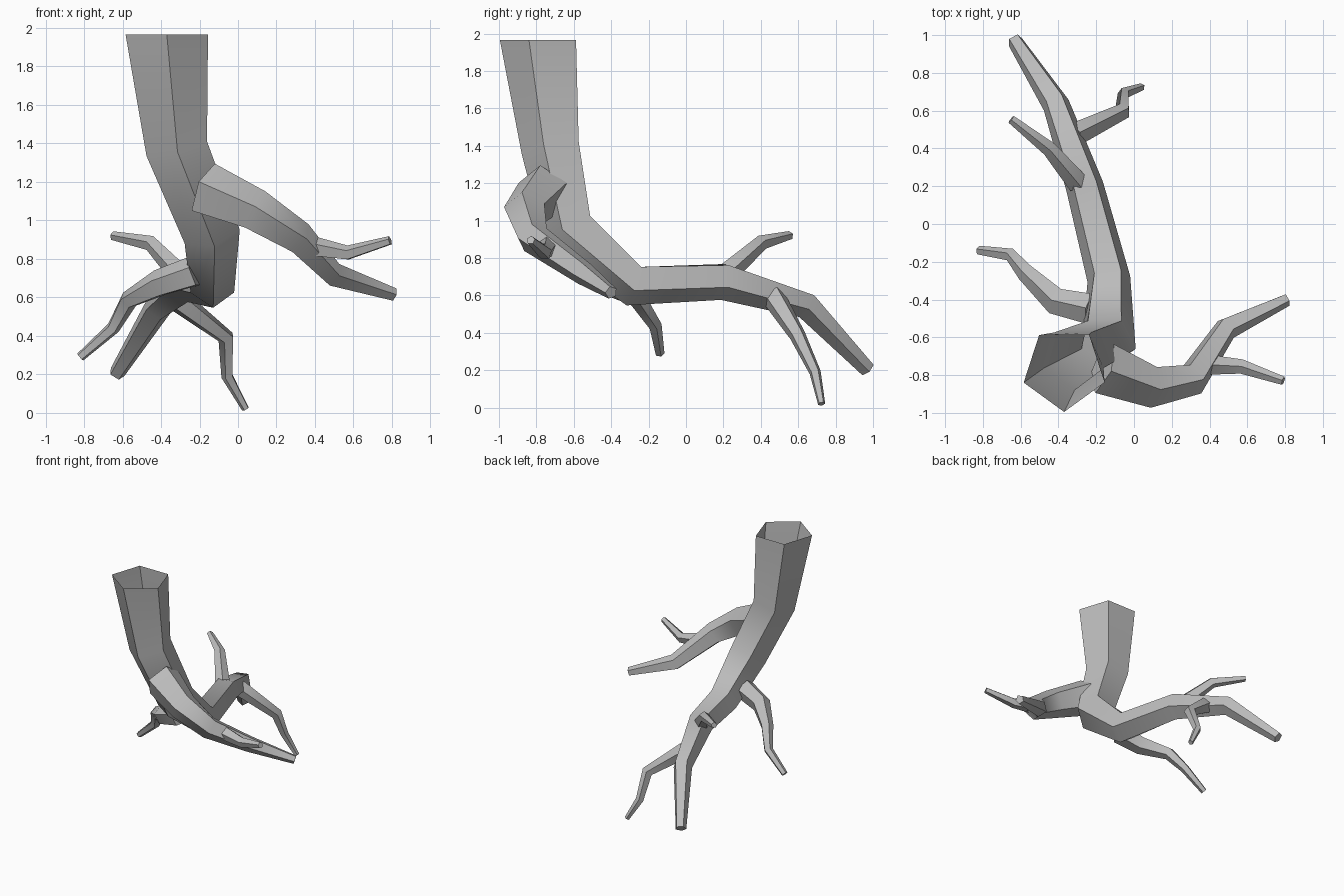
import bpy, bmesh, math
from mathutils import Vector

cube = bpy.data.objects.get("Cube")
if cube:
    bpy.data.objects.remove(cube)

SIDES = 5
bark = bpy.data.materials.new("grey bark")
bark.use_nodes = True
colour = (0.5, 0.5, 0.5, 1)
bark.diffuse_color = colour
bark.node_tree.nodes["Principled BSDF"].inputs["Base Color"].default_value = colour


def limb(name, path, ref, start_dir=None, open_start=False):
    """Tapered five-sided tube through (x, y, z, radius) stations."""
    pts = [Vector(p[:3]) for p in path]
    bm = bmesh.new()
    rings = []
    up = Vector(ref)
    for i, p in enumerate(pts):
        before = (p - pts[i - 1]).normalized() if i else Vector()
        after = (pts[i + 1] - p).normalized() if i < len(pts) - 1 else Vector()
        along = (before + after).normalized()
        if i == 0 and start_dir:
            along = Vector(start_dir)
        # Carry the ridge direction along the path without twisting
        up = (up - along * up.dot(along)).normalized()
        side = along.cross(up)
        ring = []
        for k in range(SIDES):
            a = math.tau * k / SIDES
            ring.append(bm.verts.new(p + (up * math.cos(a) + side * math.sin(a)) * path[i][3]))
        rings.append(ring)
    for lower, upper in zip(rings, rings[1:]):
        for k in range(SIDES):
            n = (k + 1) % SIDES
            bm.faces.new((lower[k], lower[n], upper[n], upper[k]))
    bm.faces.new(rings[-1])
    if not open_start:
        bm.faces.new(rings[0][::-1])
    mesh = bpy.data.meshes.new(name)
    bm.to_mesh(mesh)
    bm.free()
    mesh.materials.append(bark)
    obj = bpy.data.objects.new(name, mesh)
    bpy.context.collection.objects.link(obj)
    bpy.ops.object.select_all(action="DESELECT")
    obj.select_set(True)
    bpy.context.view_layer.objects.active = obj
    bpy.ops.object.shade_smooth_by_angle(angle=math.radians(60))


# Hollow-topped trunk that bends backwards to a tip
limb("trunk", [
    (-0.37, -0.77, 1.965, 0.225), (-0.32, -0.71, 1.38, 0.17),
    (-0.14, -0.62, 0.94, 0.155), (-0.135, -0.28, 0.66, 0.12),
    (-0.26, 0.2, 0.68, 0.105), (-0.415, 0.64, 0.55, 0.075),
    (-0.63, 0.97, 0.205, 0.043)],
    (0, -1, 0), start_dir=(0, 0, -1), open_start=True)

UP = (0, 0, 1)

# Large limb reaching to the left, with its twig
limb("left_limb", [
    (-0.17, -0.76, 1.16, 0.145), (0.09, -0.86, 1.05, 0.115),
    (0.31, -0.82, 0.91, 0.09), (0.49, -0.55, 0.72, 0.065),
    (0.81, -0.4, 0.615, 0.035)], UP)
limb("left_twig", [
    (0.4, -0.745, 0.86, 0.055), (0.57, -0.755, 0.83, 0.04),
    (0.79, -0.83, 0.895, 0.024)], UP)

# Drooping limb on the right
limb("right_limb", [
    (-0.23, -0.45, 0.73, 0.085), (-0.41, -0.41, 0.67, 0.075),
    (-0.57, -0.26, 0.585, 0.05), (-0.65, -0.165, 0.44, 0.036),
    (-0.82, -0.14, 0.29, 0.025)], UP)

# Twigs near the back
limb("upper_back_twig", [
    (-0.3, 0.22, 0.72, 0.06), (-0.45, 0.4, 0.88, 0.042),
    (-0.65, 0.555, 0.92, 0.024)], UP)
limb("lower_back_twig", [
    (-0.32, 0.47, 0.59, 0.065), (-0.06, 0.595, 0.39, 0.045),
    (-0.055, 0.69, 0.19, 0.032), (0.04, 0.725, 0.02, 0.02)], UP)
